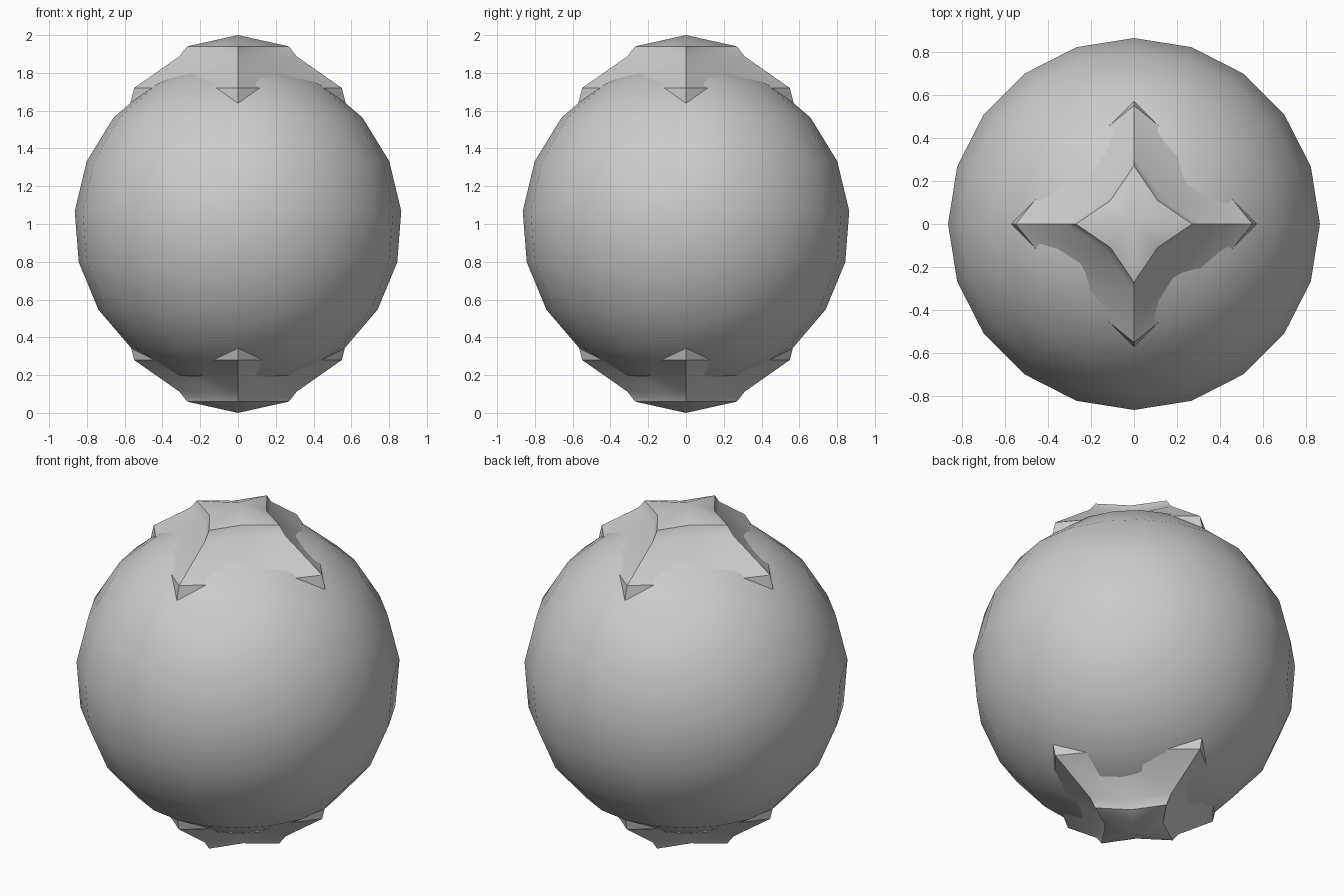
import bpy, bmesh
from math import sin, cos, pi, radians

if "Cube" in bpy.data.objects:
    bpy.data.objects.remove(bpy.data.objects["Cube"])


def make(name, bm, angle):
    bmesh.ops.recalc_face_normals(bm, faces=bm.faces)
    me = bpy.data.meshes.new(name)
    bm.to_mesh(me)
    bm.free()
    ob = bpy.data.objects.new(name, me)
    bpy.context.collection.objects.link(ob)
    bpy.ops.object.select_all(action='DESELECT')
    ob.select_set(True)
    bpy.context.view_layer.objects.active = ob
    bpy.ops.object.shade_smooth_by_angle(angle=radians(angle))
    return ob


def loft(bm, rings, start=None, end=None):
    """Skin closed rings of equal length, with optional end points."""
    vr = [[bm.verts.new(p) for p in r] for r in rings]
    n = len(vr[0])
    for a, b in zip(vr, vr[1:]):
        for i in range(n):
            j = (i + 1) % n
            bm.faces.new((a[i], a[j], b[j], b[i]))
    for point, ring in ((start, vr[0]), (end, vr[-1])):
        if point:
            v = bm.verts.new(point)
            for i in range(n):
                bm.faces.new((v, ring[i], ring[(i + 1) % n]))


# ball: 20 sides, rings every 18 degrees with a slight tilt in latitude
R = 0.867
rings = []
for k in range(-5, 5):
    a = radians(4.5 + 18 * k)
    rings.append([(R * cos(a) * cos(i * pi / 10), R * cos(a) * sin(i * pi / 10),
                   1 + R * sin(a)) for i in range(20)])
bm = bmesh.new()
loft(bm, rings, (0, 0, 1 - R), (0, 0, 1 + R))
make("ball", bm, 40)


# stepped four-pointed star caps, sunk into the ball at both ends
# (tip radius, inner corner radius, height above centre)
STEPS = [(0.59, 0.46, 0.56), (0.55, 0.43, 0.72), (0.31, 0.175, 0.888), (0.27, 0.155, 0.94)]


def star(tip, inner, z):
    return [((tip, inner)[i % 2] * cos(i * pi / 4),
             (tip, inner)[i % 2] * sin(i * pi / 4), z) for i in range(8)]


for name, s in (("top_star", 1), ("bottom_star", -1)):
    bm = bmesh.new()
    loft(bm, [star(t, c, 1 + s * h) for t, c, h in STEPS],
         (0, 0, 1 + s * 0.5), (0, 0, 1 + s))
    make(name, bm, 40)
